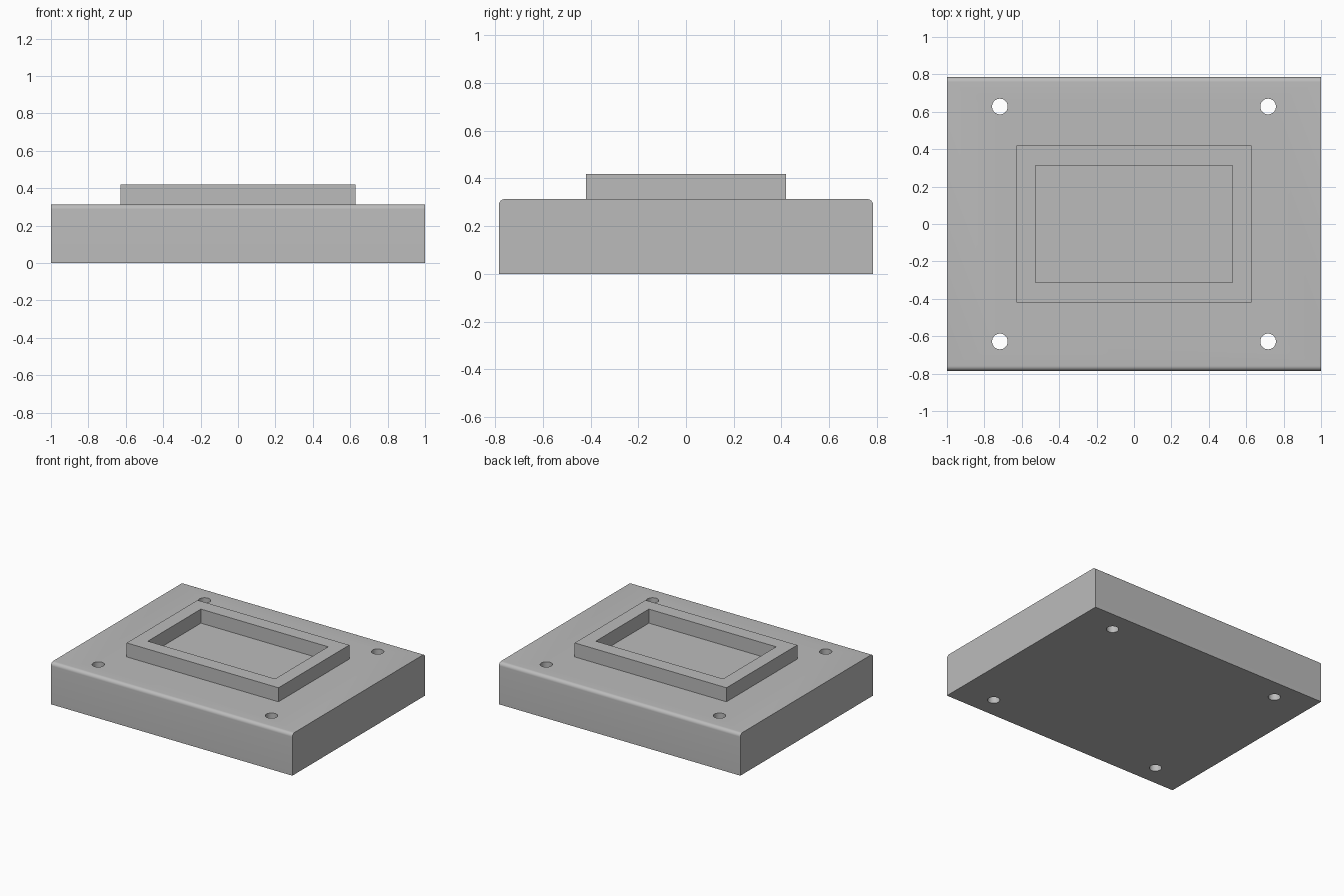
import bpy
import bmesh
from math import radians

if "Cube" in bpy.data.objects:
    bpy.data.objects.remove(bpy.data.objects["Cube"], do_unlink=True)

WIDTH, DEPTH, HEIGHT = 2.0, 1.57, 0.314
FILLET = 0.026
RIM_TOP = 0.419
HOLE_X, HOLE_Y, HOLE_R = 0.717, 0.628, 0.042

grey = bpy.data.materials.new("light_grey")
grey.use_nodes = True
colour = (0.5, 0.5, 0.5, 1)
grey.diffuse_color = colour
grey.node_tree.nodes["Principled BSDF"].inputs["Base Color"].default_value = colour


def add_box(name, size, z_low, z_high):
    bpy.ops.mesh.primitive_cube_add(size=1, location=(0, 0, (z_low + z_high) / 2))
    box = bpy.context.object
    box.name = name
    box.scale = (size[0], size[1], z_high - z_low)
    bpy.ops.object.transform_apply(location=True, rotation=False, scale=True)
    box.data.materials.append(grey)
    return box


def cut(target, cutter):
    boolean = target.modifiers.new("cut", 'BOOLEAN')
    boolean.operation = 'DIFFERENCE'
    boolean.solver = 'EXACT'
    boolean.object = cutter
    bpy.ops.object.select_all(action='DESELECT')
    target.select_set(True)
    bpy.context.view_layer.objects.active = target
    bpy.ops.object.modifier_apply(modifier=boolean.name)
    bpy.data.objects.remove(cutter, do_unlink=True)


# Base block, with the long front and back top edges rounded
base = add_box("base_block", (WIDTH, DEPTH), 0, HEIGHT)
bm = bmesh.new()
bm.from_mesh(base.data)
long_top = [e for e in bm.edges
            if all(v.co.z > HEIGHT / 2 for v in e.verts)
            and abs(e.verts[0].co.x - e.verts[1].co.x) > 1]
bmesh.ops.bevel(bm, geom=long_top, offset=FILLET, segments=8,
                profile=0.5, affect='EDGES')
bm.to_mesh(base.data)
bm.free()

# Four through holes near the corners
for sx in (-1, 1):
    for sy in (-1, 1):
        bpy.ops.mesh.primitive_cylinder_add(
            vertices=40, radius=HOLE_R, depth=1,
            location=(sx * HOLE_X, sy * HOLE_Y, HEIGHT / 2))
        drill = bpy.context.object
        drill.name = "hole_cutter"
        drill.hide_render = True
        drill.data.materials.append(grey)
        cut(base, drill)

bpy.ops.object.shade_smooth_by_angle(angle=radians(30))

# Raised rectangular rim, open down to the top of the block
rim = add_box("raised_rim", (1.257, 0.838), HEIGHT, RIM_TOP)
opening = add_box("opening_cutter", (1.054, 0.628), HEIGHT - 0.1, RIM_TOP + 0.1)
opening.hide_render = True
cut(rim, opening)
